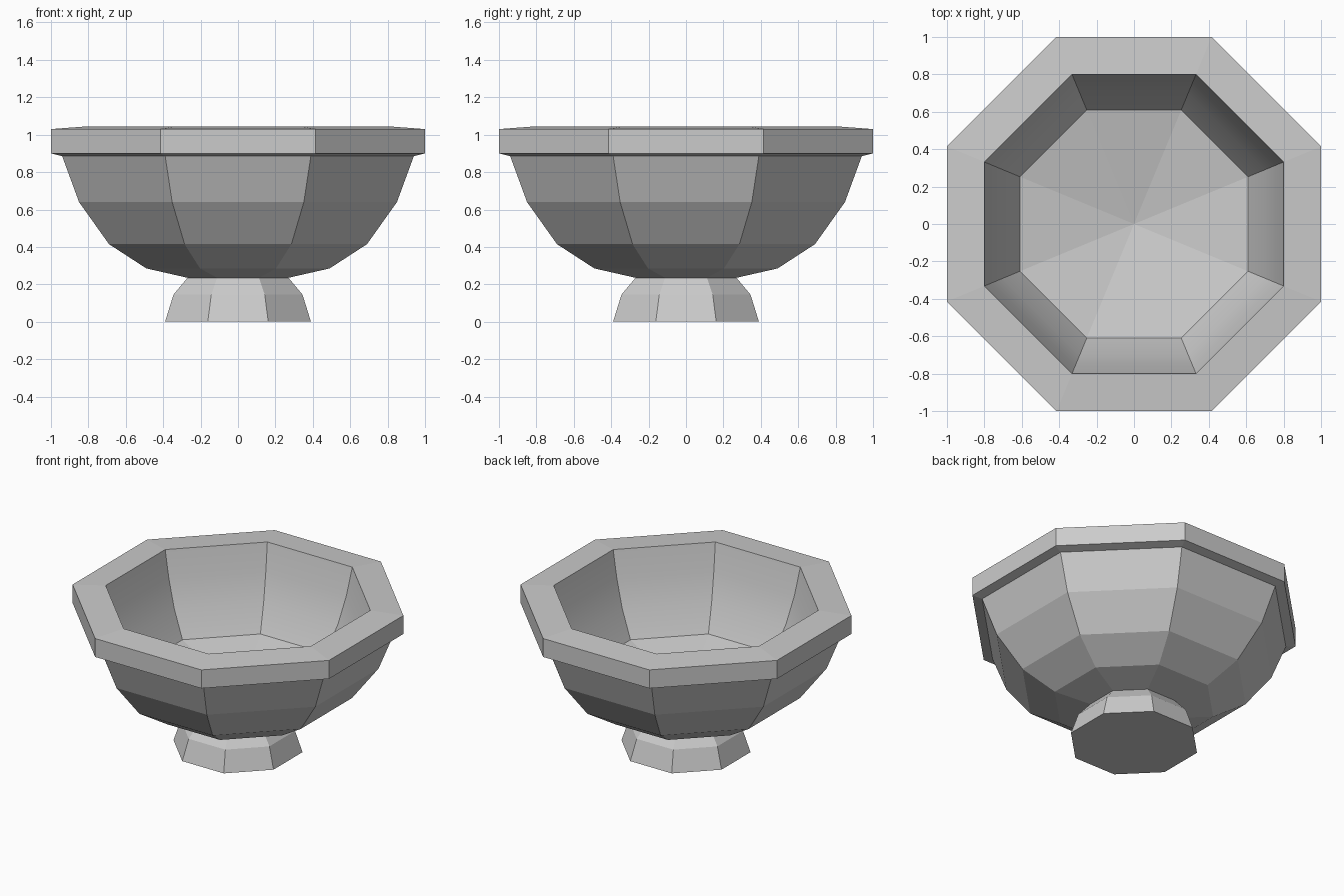
import bpy, bmesh, math

cube = bpy.data.objects.get("Cube")
if cube:
    bpy.data.objects.remove(cube, do_unlink=True)

SIDES = 8
STONE = (0.6, 0.6, 0.6, 1.0)

stone = bpy.data.materials.new("grey_stone")
stone.use_nodes = True
stone.diffuse_color = STONE
stone.node_tree.nodes["Principled BSDF"].inputs["Base Color"].default_value = STONE


def octagon_lathe(name, profile, cap_first=False, smooth=False):
    """Sweep (apothem, height) points around an octagon, flats facing the axes.
    A zero apothem makes a single centre point."""
    bm = bmesh.new()
    rings = []
    for apothem, z in profile:
        if apothem == 0:
            rings.append([bm.verts.new((0, 0, z))] * SIDES)
            continue
        radius = apothem / math.cos(math.pi / SIDES)
        angles = [(i + 0.5) * math.tau / SIDES for i in range(SIDES)]
        rings.append([bm.verts.new((radius * math.cos(a), radius * math.sin(a), z))
                      for a in angles])
    for low, high in zip(rings, rings[1:]):
        for i in range(SIDES):
            j = (i + 1) % SIDES
            corners = [low[i], low[j], high[j], high[i]]
            bm.faces.new(list(dict.fromkeys(corners)))
    if cap_first:
        bm.faces.new(rings[0][::-1])
    mesh = bpy.data.meshes.new(name)
    bm.to_mesh(mesh)
    bm.free()
    mesh.materials.append(stone)
    obj = bpy.data.objects.new(name, mesh)
    bpy.context.collection.objects.link(obj)
    if smooth:
        bpy.ops.object.select_all(action='DESELECT')
        obj.select_set(True)
        bpy.context.view_layer.objects.active = obj
        bpy.ops.object.shade_smooth_by_angle(angle=math.radians(30))
    return obj


# Flared foot with a closed base
octagon_lathe("foot", [(0.39, 0), (0.345, 0.145), (0.27, 0.235)], cap_first=True)

# Faceted outside of the bowl
octagon_lathe("bowl_outside", [(0.27, 0.235), (0.49, 0.285), (0.69, 0.415),
                               (0.85, 0.64), (0.94, 0.885)])

# Overhanging rim, rising slightly towards the opening
octagon_lathe("rim", [(0.94, 0.885), (1.0, 0.9), (1.0, 1.03), (0.8, 1.045)])

# Curved inner walls
octagon_lathe("inner_wall", [(0.8, 1.045), (0.76, 0.86), (0.70, 0.67), (0.61, 0.49)],
              smooth=True)

# Shallow sunken floor
octagon_lathe("basin_floor", [(0.61, 0.49), (0, 0.36)])
